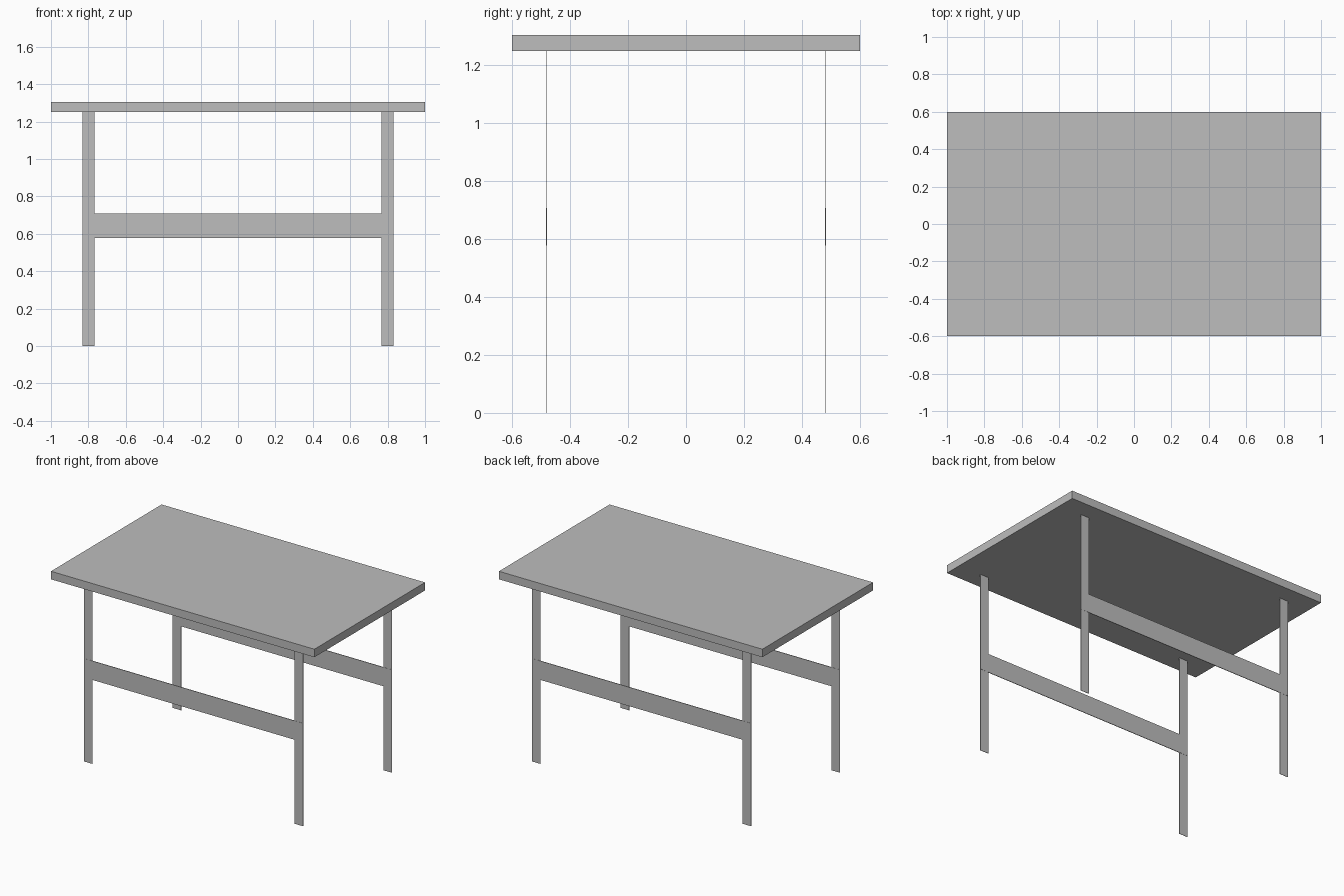
import bpy

# Remove the default cube only
default = bpy.data.objects.get("Cube")
if default:
    bpy.data.objects.remove(default, do_unlink=True)

# Single grey finish
GREY = (0.51, 0.51, 0.51, 1.0)
grey = bpy.data.materials.new("plain grey")
grey.use_nodes = True
grey.diffuse_color = GREY
grey.node_tree.nodes["Principled BSDF"].inputs["Base Color"].default_value = GREY


def box(name, low, high):
    """Add a flat-shaded box between two opposite corners."""
    centre = [(a + b) / 2 for a, b in zip(low, high)]
    bpy.ops.mesh.primitive_cube_add(size=1, location=centre)
    obj = bpy.context.object
    obj.name = name
    obj.scale = [b - a for a, b in zip(low, high)]
    bpy.ops.object.transform_apply(location=False, rotation=False, scale=True)
    obj.data.materials.append(grey)
    return obj


UNDERSIDE, TOP = 1.25, 1.305
LEG_IN, LEG_OUT = 0.768, 0.832
SHEET_Y = 0.481
LEG_HALF, RAIL_HALF = 0.001, 0.002

# Tabletop
box("tabletop", (-1, -0.6, UNDERSIDE), (1, 0.6, TOP))

# Thin sheet legs and one wide rail on the front and the back
for end, y in (("front", -SHEET_Y), ("back", SHEET_Y)):
    for side, x0, x1 in (("left", LEG_IN, LEG_OUT), ("right", -LEG_OUT, -LEG_IN)):
        box(f"{end}_{side}_leg", (x0, y - LEG_HALF, 0), (x1, y + LEG_HALF, UNDERSIDE))
    box(f"{end}_rail", (-LEG_OUT, y - RAIL_HALF, 0.577), (LEG_OUT, y + RAIL_HALF, 0.707))
